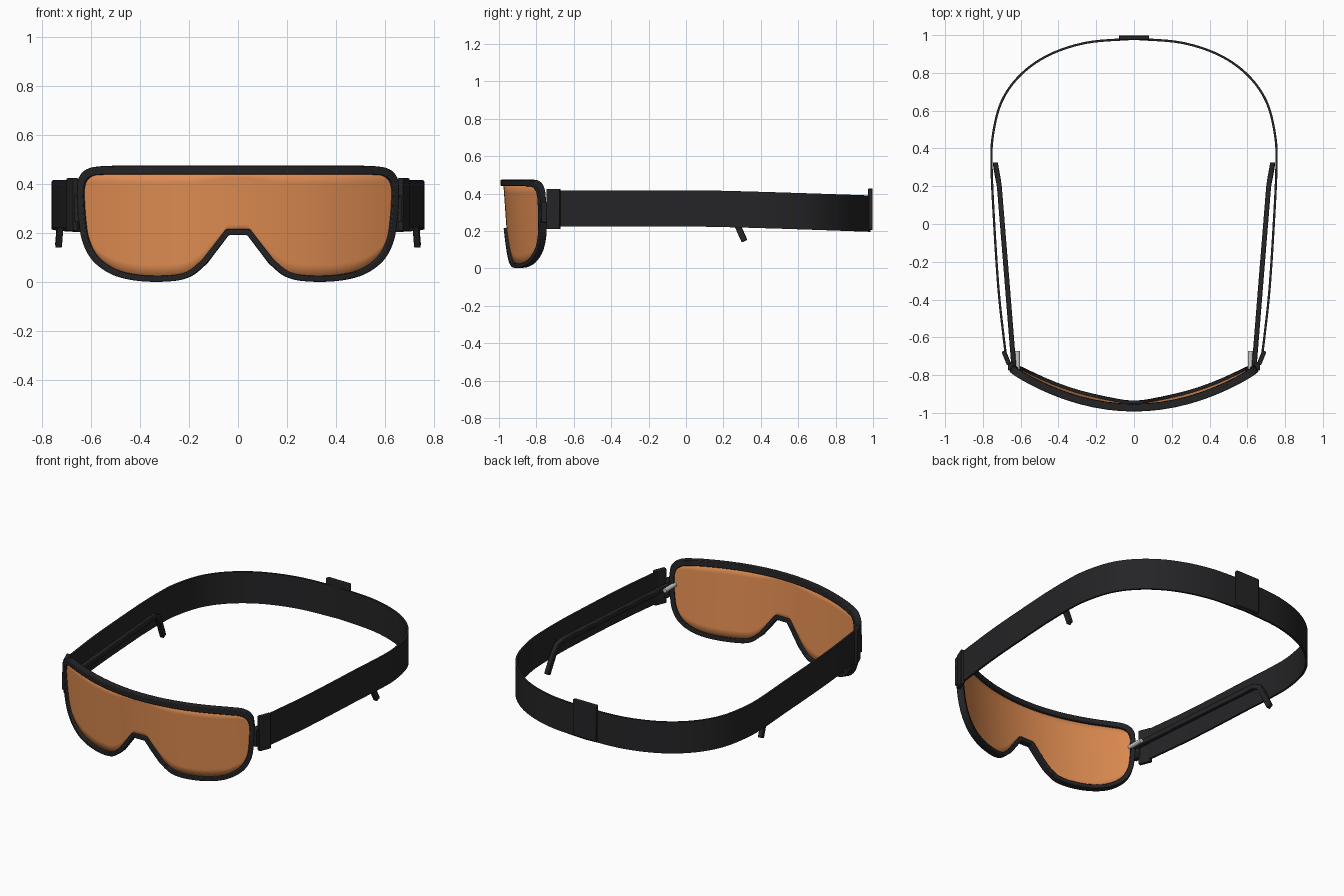
import bpy, bmesh, math
from mathutils import Vector

if "Cube" in bpy.data.objects:
    bpy.data.objects.remove(bpy.data.objects["Cube"])


def material(name, rgb):
    m = bpy.data.materials.new(name)
    m.diffuse_color = (*rgb, 1)
    m.use_nodes = True
    m.node_tree.nodes["Principled BSDF"].inputs["Base Color"].default_value = m.diffuse_color
    return m


BLACK = material("matte_black", (0.018, 0.018, 0.02))
ORANGE = material("orange_tint", (0.76, 0.27, 0.085))


def finish(name, bm, mat, mirror=False, bevel=0.0, solid=0.0):
    bmesh.ops.recalc_face_normals(bm, faces=bm.faces)
    me = bpy.data.meshes.new(name)
    bm.to_mesh(me)
    bm.free()
    ob = bpy.data.objects.new(name, me)
    bpy.context.collection.objects.link(ob)
    if mat:
        me.materials.append(mat)
    bpy.context.view_layer.objects.active = ob
    ob.select_set(True)
    bpy.ops.object.shade_smooth_by_angle(angle=math.radians(35))
    ob.select_set(False)
    if solid:
        s = ob.modifiers.new("Solidify", 'SOLIDIFY')
        s.thickness, s.offset = solid, 0
    if bevel:
        b = ob.modifiers.new("Bevel", 'BEVEL')
        b.width, b.segments, b.limit_method = bevel, 2, 'ANGLE'
    if mirror:
        ob.modifiers.new("Mirror", 'MIRROR')
    return ob


def spline(pts, n=6):
    """Catmull-Rom through the points."""
    p = [Vector(q) for q in pts]
    p = [2 * p[0] - p[1]] + p + [2 * p[-1] - p[-2]]
    out = []
    for a, b, c, d in zip(p, p[1:], p[2:], p[3:]):
        for i in range(n):
            t = i / n
            out.append(0.5 * (2 * b + (c - a) * t + (2 * a - 5 * b + 4 * c - d) * t * t
                              + (3 * b - a - 3 * c + d) * t ** 3))
    return out + [p[-2]]


def loft(rings, closed=False):
    bm = bmesh.new()
    vs = [[bm.verts.new(c) for c in r] for r in rings]
    k = len(vs[0])
    pairs = list(zip(vs, vs[1:])) + ([(vs[-1], vs[0])] if closed else [])
    for a, b in pairs:
        for i in range(k):
            bm.faces.new((a[i], a[(i + 1) % k], b[(i + 1) % k], b[i]))
    if not closed:
        bm.faces.new(vs[0])
        bm.faces.new(vs[-1])
    return bm


def box(name, centre, size, turn=0.0, mirror=True, bevel=0.004):
    bm = bmesh.new()
    bmesh.ops.create_cube(bm, size=1)
    c, s = math.cos(turn), math.sin(turn)
    for v in bm.verts:
        x, y, z = (v.co[i] * size[i] for i in range(3))
        v.co = Vector((x * c - y * s, x * s + y * c, z)) + Vector(centre)
    return finish(name, bm, BLACK, mirror, bevel)


# Curved, slightly tilted shield surface
def shield(x, z, d=0.0):
    n = Vector((0.96 * x, -1, -0.07)).normalized()
    return Vector((x, -0.972 + 0.48 * x * x + 0.07 * (0.46 - z), z)) + n * d


lower = [Vector((0, 0.205)), Vector((0.043, 0.205)), Vector((0.09, 0.143))] + spline(
    [(0.137, 0.082), (0.2, 0.033), (0.28, 0.016), (0.4, 0.018), (0.5, 0.042),
     (0.575, 0.095), (0.615, 0.17), (0.63, 0.26), (0.637, 0.37)])
upper = spline([(0.637, 0.37), (0.628, 0.42), (0.595, 0.45), (0.53, 0.457), (0.4, 0.458), (0, 0.458)])

# Lens: columns between the lower and upper outline
def height(line, x):
    for a, b in zip(line, line[1:]):
        if min(a.x, b.x) - 1e-6 <= x <= max(a.x, b.x) + 1e-6 and abs(b.x - a.x) > 1e-7:
            return a.y + (b.y - a.y) * (x - a.x) / (b.x - a.x)
    return line[-1].y


half = sorted({round(p.x, 4) for p in lower + upper if 0 < p.x < 0.6365})
xs = [-x for x in reversed(half)] + [0] + half
bm = bmesh.new()
cols = []
for x in xs:
    lo, hi = height(lower, abs(x)), height(upper, abs(x))
    cols.append([bm.verts.new(shield(x, lo + (hi - lo) * i / 8)) for i in range(9)])
for a, b in zip(cols, cols[1:]):
    for i in range(8):
        bm.faces.new((a[i], b[i], b[i + 1], a[i + 1]))
finish("lens", bm, ORANGE, solid=0.01)

# Rim swept around the lens outline
right = lower + upper[1:]
loop = right + [Vector((-p.x, p.y)) for p in reversed(right[1:-1])]
rings = []
for i, p in enumerate(loop):
    u = (p - loop[i - 1]).normalized()
    v = (loop[(i + 1) % len(loop)] - p).normalized()
    t = (u + v).normalized()
    n = Vector((t.y, -t.x)) / max(0.6, t.dot(v))
    w = 0.012 + 0.005 * min(1, max(0, (p.y - 0.38) / 0.06))
    o, q = p + n * w, p - n * w
    rings.append([shield(o.x, o.y, 0.02), shield(o.x, o.y, -0.02),
                  shield(q.x, q.y, -0.02), shield(q.x, q.y, 0.02)])
finish("rim", loft(rings, True), BLACK, bevel=0.004)

# Head strap
side = spline([(0.676, -0.71), (0.69, -0.6), (0.717, -0.35), (0.74, 0), (0.754, 0.3), (0.747, 0.47),
               (0.7, 0.65), (0.6, 0.79), (0.45, 0.895), (0.25, 0.96), (0, 0.981)], 7)
path = side + [Vector((-p.x, p.y)) for p in reversed(side[:-1])]
rings = []
for i, p in enumerate(path):
    t = (path[min(i + 1, len(path) - 1)] - path[max(i - 1, 0)]).normalized()
    n = Vector((t.y, -t.x)) * 0.006
    f = min(1, max(0, (p.y - 0.1) / 0.88))
    z = 0.32 - 0.027 * f ** 1.2
    rings.append([(p.x + s * n.x, p.y + s * n.y, z + h)
                  for s, h in ((1, -0.097), (1, 0.097), (-1, 0.097), (-1, -0.097))])
finish("strap", loft(rings), BLACK)

# Rear buckle and front strap clips
box("rear_buckle", (0, 0.986, 0.317), (0.16, 0.024, 0.222), mirror=False)
box("strap_clip", (0.676, -0.708, 0.317), (0.024, 0.076, 0.215), turn=-0.38)
box("clip_link", (0.652, -0.752, 0.3), (0.03, 0.045, 0.11))

# Temple arms with bent-down ear hooks
arm = [(0.635, -0.77, 0.32), (0.675, -0.27, 0.32), (0.713, 0.2, 0.318),
       (0.719, 0.238, 0.3), (0.724, 0.262, 0.26), (0.733, 0.313, 0.146)]
rings = []
for i, p in enumerate(arm):
    a, b = Vector(arm[max(i - 1, 0)]), Vector(arm[min(i + 1, len(arm) - 1)])
    t = (b - a).normalized()
    s = Vector((1, -0.08, 0)).normalized() * 0.013
    u = s.cross(t).normalized() * 0.016
    c = Vector(p)
    rings.append([c + s + u, c + s - u, c - s - u, c - s + u])
finish("temple_arm", loft(rings), BLACK, True, 0.004)

# Grey hinge pins
bm = bmesh.new()
bmesh.ops.create_cone(bm, cap_ends=True, segments=20, radius1=0.013, radius2=0.013, depth=0.1)
for v in bm.verts:
    v.co = Vector((0.617 + v.co.x, -0.722 + v.co.z, 0.32 + v.co.y))
finish("hinge_pin", bm, None, True)
